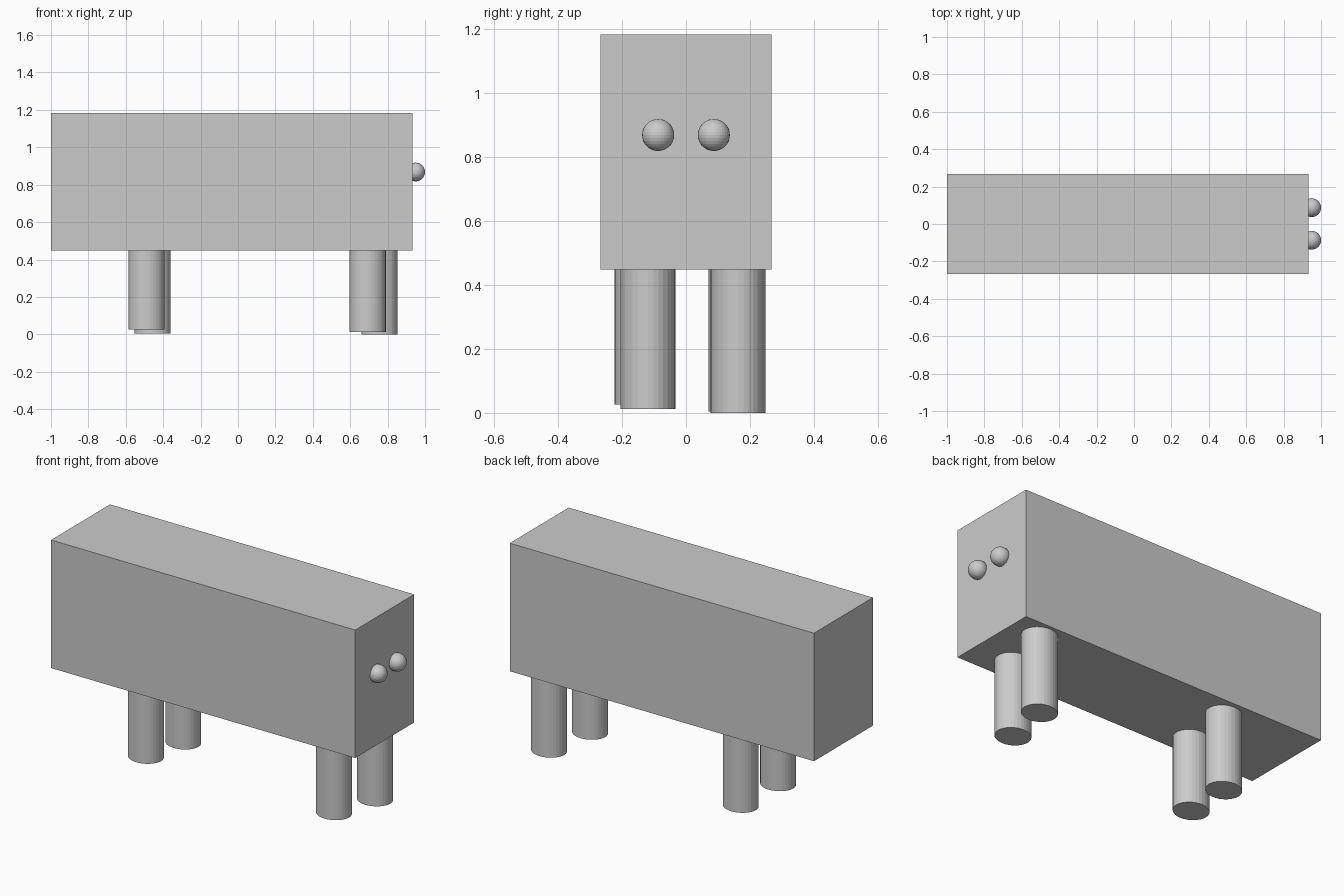
import bpy

if "Cube" in bpy.data.objects:
    bpy.data.objects.remove(bpy.data.objects["Cube"])

# Body: one long box
bpy.ops.mesh.primitive_cube_add(size=1, location=(-0.034, 0, 0.815))
body = bpy.context.object
body.name = "body"
body.scale = (1.932, 0.535, 0.735)

# Legs: slightly oval, unevenly placed cylinders sunk into the body
LEG_TOP = 0.5
legs = {
    "rear_leg_right": (-0.489, -0.137, 0.026),
    "rear_leg_left": (-0.457, 0.156, 0.005),
    "front_leg_right": (0.693, -0.119, 0.012),
    "front_leg_left": (0.756, 0.163, 0.0),
}
for name, (x, y, bottom) in legs.items():
    bpy.ops.mesh.primitive_cylinder_add(
        vertices=32, radius=1, depth=1, location=(x, y, (LEG_TOP + bottom) / 2))
    leg = bpy.context.object
    leg.name = name
    leg.scale = (0.097, 0.086, LEG_TOP - bottom)

# Eyes: two small faceted spheres on the end face
for name, side in (("eye_right", -1), ("eye_left", 1)):
    bpy.ops.mesh.primitive_uv_sphere_add(
        segments=32, ring_count=16, radius=0.05, location=(0.95, side * 0.087, 0.868))
    bpy.context.object.name = name
